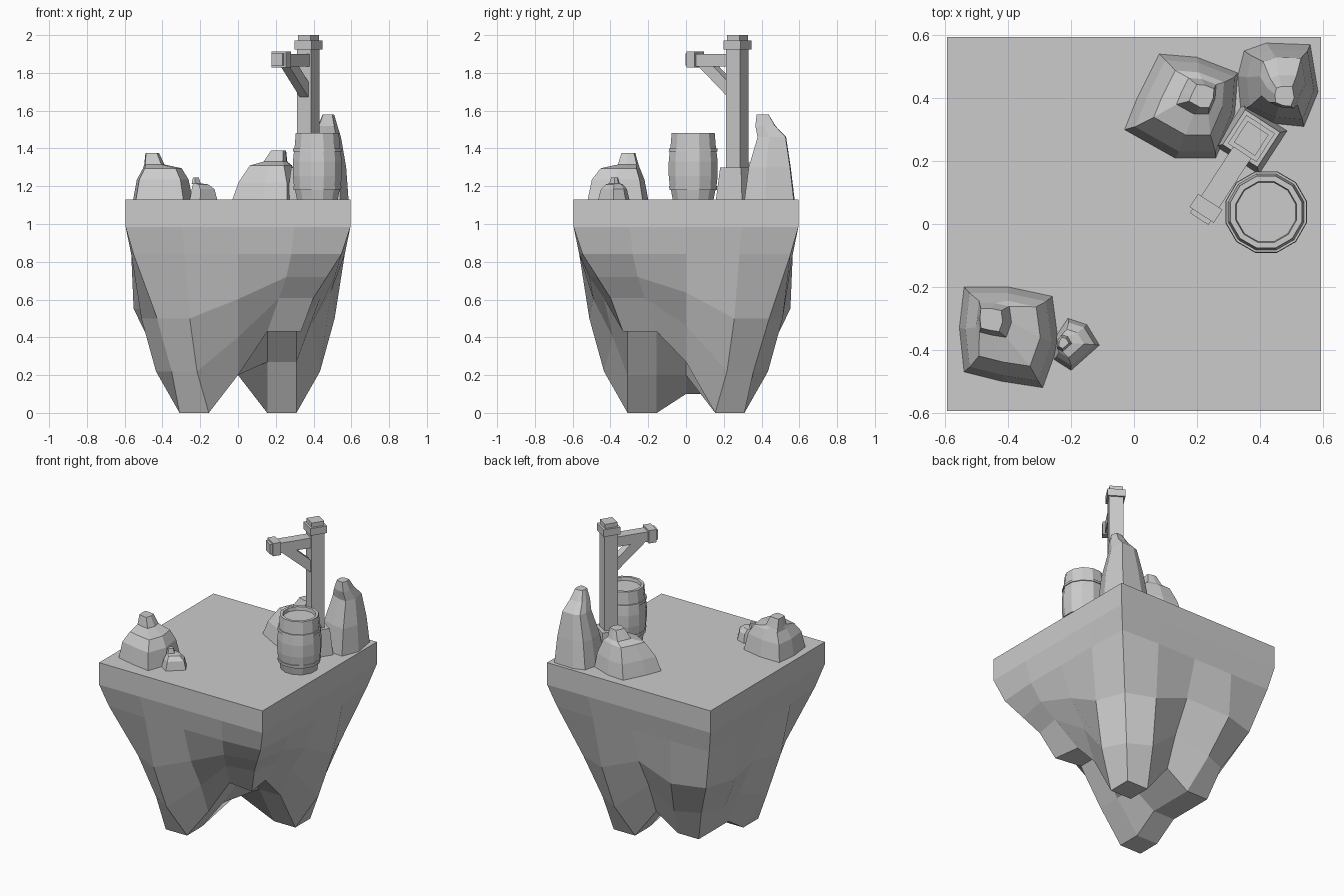
import bpy, bmesh, math
from mathutils import Matrix, Vector

if "Cube" in bpy.data.objects:
    bpy.data.objects.remove(bpy.data.objects["Cube"])

GROUND = 1.13


def finish(name, bm, matrix=None):
    bmesh.ops.recalc_face_normals(bm, faces=bm.faces)
    mesh = bpy.data.meshes.new(name)
    bm.to_mesh(mesh)
    bm.free()
    obj = bpy.data.objects.new(name, mesh)
    bpy.context.collection.objects.link(obj)
    if matrix:
        obj.matrix_world = matrix
    return obj


def box(name, lo, hi, matrix=None):
    bm = bmesh.new()
    lo, hi = Vector(lo), Vector(hi)
    bmesh.ops.create_cube(bm, size=1, matrix=Matrix.Translation((lo + hi) / 2)
                          @ Matrix.Diagonal((*(hi - lo), 1)))
    return finish(name, bm, matrix)


def loft(name, rings, matrix=None):
    bm = bmesh.new()
    rows = [[bm.verts.new(p) for p in ring] for ring in rings]
    n = len(rows[0])
    for a, b in zip(rows, rows[1:]):
        for i in range(n):
            j = (i + 1) % n
            bm.faces.new((a[i], a[j], b[j], b[i]))
    bm.faces.new(rows[0])
    bm.faces.new(rows[-1])
    return finish(name, bm, matrix)


def rock(name, outline, levels):
    """Loft a base outline; each level is (z, scale, shift x, shift y)."""
    cx = sum(p[0] for p in outline) / len(outline)
    cy = sum(p[1] for p in outline) / len(outline)
    return loft(name, [[(cx + dx + (x - cx) * s, cy + dy + (y - cy) * s, z)
                        for x, y in outline] for z, s, dx, dy in levels])


# Flat island top
box("island_top", (-.595, -.595, .985), (.595, .595, GROUND))

# Rocky underside: tapering walls closed by an uneven 5 x 5 bottom grid
bottom = [[0, 0, .20, .43, .43],
          [0, 0, .20, .43, .43],
          [.10, .10, .20, .27, .27],
          [.10, .10, .20, 0, 0],
          [.10, .10, .20, 0, 0]]
scales = [1, .95, .86, .73, .52]
pinch = [1, 1, .96, .89, 1]
# Worn-down corners: scale of every level at each corner column
corners = {(0, 0): [1, .93, .72, .59, .52], (4, 4): [1, .93, .74, .60, .52],
           (4, 0): [1, .92, .79, .67, .56], (0, 4): [1, .95, .82, .62, .52]}
edge = ([(i, 0) for i in range(4)] + [(4, j) for j in range(4)]
        + [(i, 4) for i in range(4, 0, -1)] + [(0, j) for j in range(4, 0, -1)])
bm = bmesh.new()
rows = []
for k in range(5):
    row = []
    for i, j in edge:
        h = bottom[j][i]
        z = (.985, .84, .5 + h * .51, .22 + h * .9, h)[k]
        s = corners[i, j][k] if (i, j) in corners else scales[k]
        s *= .595 * (pinch[k] if 2 in (i, j) else 1)
        if (i, j) in ((0, 3), (1, 4)) and k == 2:
            s *= 1.08
        row.append(bm.verts.new((s * (i - 2) / 2, s * (j - 2) / 2, z)))
    rows.append(row)
for a, b in zip(rows, rows[1:]):
    for i in range(16):
        j = (i + 1) % 16
        bm.faces.new((a[i], a[j], b[j], b[i]))
bm.faces.new(rows[0])
grid = dict(zip(edge, rows[-1]))
for i in range(1, 4):
    for j in range(1, 4):
        grid[i, j] = bm.verts.new(((i - 2) * .155, (j - 2) * .155, bottom[j][i]))
for i in range(4):
    for j in range(4):
        bm.faces.new((grid[i, j], grid[i + 1, j], grid[i + 1, j + 1], grid[i, j + 1]))
finish("island_underside", bm)

# Boulders, each with a small raised peak
rock("front_boulder",
     [(-.54, -.2), (-.4, -.2), (-.26, -.23), (-.24, -.38), (-.29, -.52), (-.42, -.5),
      (-.54, -.47), (-.555, -.33)],
     [(GROUND, 1, 0, 0), (1.235, .87, 0, 0), (1.295, .65, 0, .01), (1.315, .34, -.04, .05),
      (1.375, .23, -.05, .05)])
rock("front_pebble",
     [(-.25, -.36), (-.21, -.3), (-.15, -.32), (-.11, -.385), (-.2, -.465), (-.255, -.43)],
     [(GROUND, 1, 0, 0), (1.185, .83, 0, 0), (1.21, .55, -.01, 0), (1.215, .33, -.03, 0),
      (1.245, .22, -.03, 0)])
rock("back_boulder",
     [(.08, .54), (.2, .53), (.33, .48), (.32, .35), (.26, .21), (.13, .21),
      (-.03, .3), (.01, .4)],
     [(GROUND, 1, 0, 0), (1.22, .88, .01, 0), (1.31, .62, .02, .01), (1.33, .35, .04, .03),
      (1.39, .22, .055, .03)])
rock("tall_boulder",
     [(.35, .55), (.42, .575), (.56, .57), (.585, .42), (.54, .31), (.44, .32),
      (.34, .36), (.33, .47)],
     [(GROUND, 1, 0, 0), (1.3, .84, .01, 0), (1.46, .57, .02, .01), (1.52, .4, .025, -.025),
      (1.58, .24, .03, -.04)])

# Twelve-sided barrel with two hoops and a recessed lid
profile = [(.1, GROUND), (.112, GROUND), (.122, 1.18), (.13, 1.18), (.132, 1.2), (.128, 1.2),
           (.134, 1.255), (.134, 1.33), (.128, 1.385), (.134, 1.385), (.132, 1.4),
           (.125, 1.4), (.118, 1.482), (.1, 1.482), (.097, 1.46)]
turn = [math.radians(15 + 30 * k) for k in range(12)]
loft("barrel", [[(.42 + r * math.cos(t), .038 + r * math.sin(t), z) for t in turn]
                for r, z in profile])

# Signpost, turned towards the front left; its arm points along local -y
post = Matrix.Translation((.373, .272, 0)) @ Matrix.Rotation(math.radians(-33), 4, 'Z')
loft("post_base", [[(h * a, h * b, z) for a, b in ((-1, -1), (1, -1), (1, 1), (-1, 1))]
                   for z, h in ((GROUND, .082), (1.3, .066))], post)
for name, half, z0, z1 in [("post", .043, 1.29, 1.93),
                           ("post_cap", .054, 1.925, 1.972), ("post_cap_top", .04, 1.97, 2)]:
    box(name, (-half, -half, z0), (half, half, z1), post)
box("arm", (-.034, -.255, 1.835), (.034, -.03, 1.9), post)
box("arm_end", (-.046, -.29, 1.828), (.046, -.24, 1.912), post)
box("arm_tip", (-.035, -.305, 1.838), (.035, -.285, 1.902), post)

# Diagonal brace under the arm
bm = bmesh.new()
side = bm.faces.new([bm.verts.new((-.027, -d, z)) for d, z in
                     [(.04, 1.67), (.04, 1.75), (.14, 1.84), (.235, 1.84)]])
ext = bmesh.ops.extrude_face_region(bm, geom=[side], use_keep_orig=True)
bmesh.ops.translate(bm, vec=(.054, 0, 0),
                    verts=[g for g in ext["geom"] if isinstance(g, bmesh.types.BMVert)])
finish("brace", bm, post)
